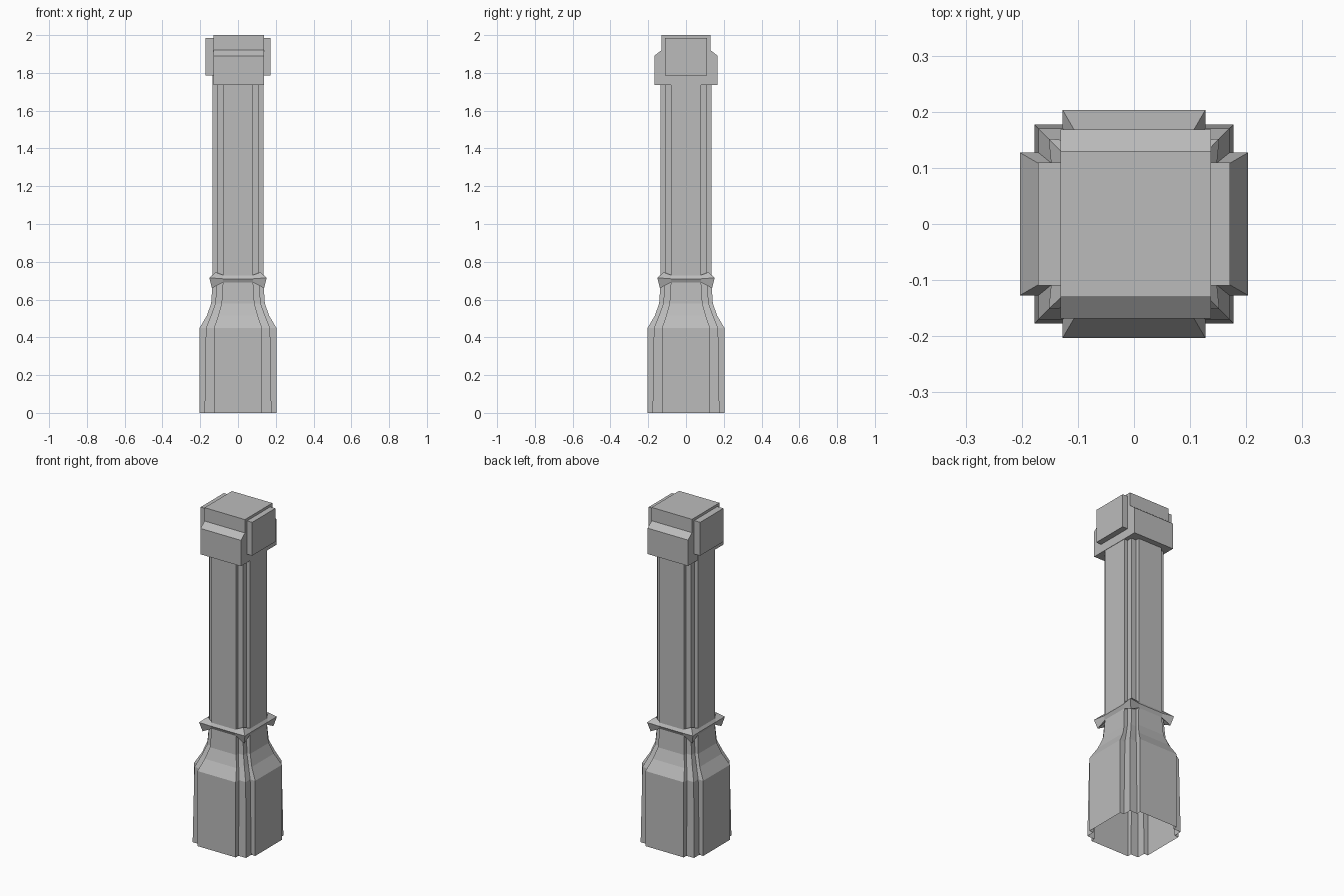
import bpy
import bmesh

cube = bpy.data.objects.get("Cube")
if cube:
    bpy.data.objects.remove(cube, do_unlink=True)

stone = bpy.data.materials.new("grey_stone")
stone.use_nodes = True
GREY = (0.5, 0.5, 0.5, 1)
stone.diffuse_color = GREY
stone.node_tree.nodes["Principled BSDF"].inputs["Base Color"].default_value = GREY


def finish(name, bm):
    bmesh.ops.recalc_face_normals(bm, faces=bm.faces)
    mesh = bpy.data.meshes.new(name)
    bm.to_mesh(mesh)
    bm.free()
    mesh.materials.append(stone)
    obj = bpy.data.objects.new(name, mesh)
    bpy.context.collection.objects.link(obj)
    return obj


def turned(quarter):
    """Repeat a quarter outline around the z axis."""
    ring = []
    for _ in range(4):
        ring += quarter
        quarter = [(-y, x, z) for x, y, z in quarter]
    return ring


def loft(name, rings, closed=False):
    bm = bmesh.new()
    rows = [[bm.verts.new(p) for p in ring] for ring in rings]
    pairs = list(zip(rows, rows[1:]))
    if closed:
        pairs.append((rows[-1], rows[0]))
    for low, high in pairs:
        for i in range(len(low)):
            j = (i + 1) % len(low)
            bm.faces.new((low[i], low[j], high[j], high[i]))
    return finish(name, bm)


def notched(z, face, half, corner):
    """Square outline whose corners are stepped inwards."""
    return turned([(face, -half, z), (face, half, z), (corner, half, z),
                   (corner, corner, z), (half, corner, z)])


def collar_ring(z, face, z_corner, corner):
    return turned([(face, -0.08, z), (face, 0.08, z), (corner, corner, z_corner)])


def prism(name, outline, half, along_x):
    """Extrude a (depth, height) outline sideways."""
    bm = bmesh.new()
    ends = []
    for s in (-half, half):
        pts = [(s, d, z) if along_x else (d, s, z) for d, z in outline]
        ends.append([bm.verts.new(p) for p in pts])
        bm.faces.new(ends[-1])
    n = len(outline)
    for i in range(n):
        j = (i + 1) % n
        bm.faces.new((ends[0][i], ends[0][j], ends[1][j], ends[1][i]))
    return finish(name, bm)


# Hollow base, curved neck and shaft
loft("base", [notched(0, 0.203, 0.127, 0.177), notched(0.45, 0.203, 0.127, 0.17)])
loft("neck", [notched(0.45, 0.203, 0.127, 0.17), notched(0.515, 0.165, 0.105, 0.143),
              notched(0.58, 0.142, 0.087, 0.12), notched(0.69, 0.135, 0.08, 0.112)])
loft("shaft", [notched(0.69, 0.135, 0.08, 0.112), notched(1.8, 0.135, 0.08, 0.112)])

# Collar with flared corners
loft("collar", [collar_ring(0.73, 0.133, 0.745, 0.118),
                collar_ring(0.71, 0.145, 0.715, 0.152),
                collar_ring(0.69, 0.135, 0.66, 0.138),
                collar_ring(0.69, 0.12, 0.70, 0.11)], closed=True)

# Cap block with sloped shoulders front and back
side = [(0.168, 1.735), (0.168, 1.89), (0.13, 1.92), (0.13, 2.0)]
cap = prism("cap", side + [(-d, z) for d, z in reversed(side)], 0.134, True)
cap.location.x = 0.003

# Raised side plates on the cap
for name, s in (("left_cap_plate", 1), ("right_cap_plate", -1)):
    prism(name, [(s * d, z) for d, z in
                 ((0.12, 1.785), (0.171, 1.785), (0.171, 1.985), (0.12, 1.985))],
          0.11, False)
